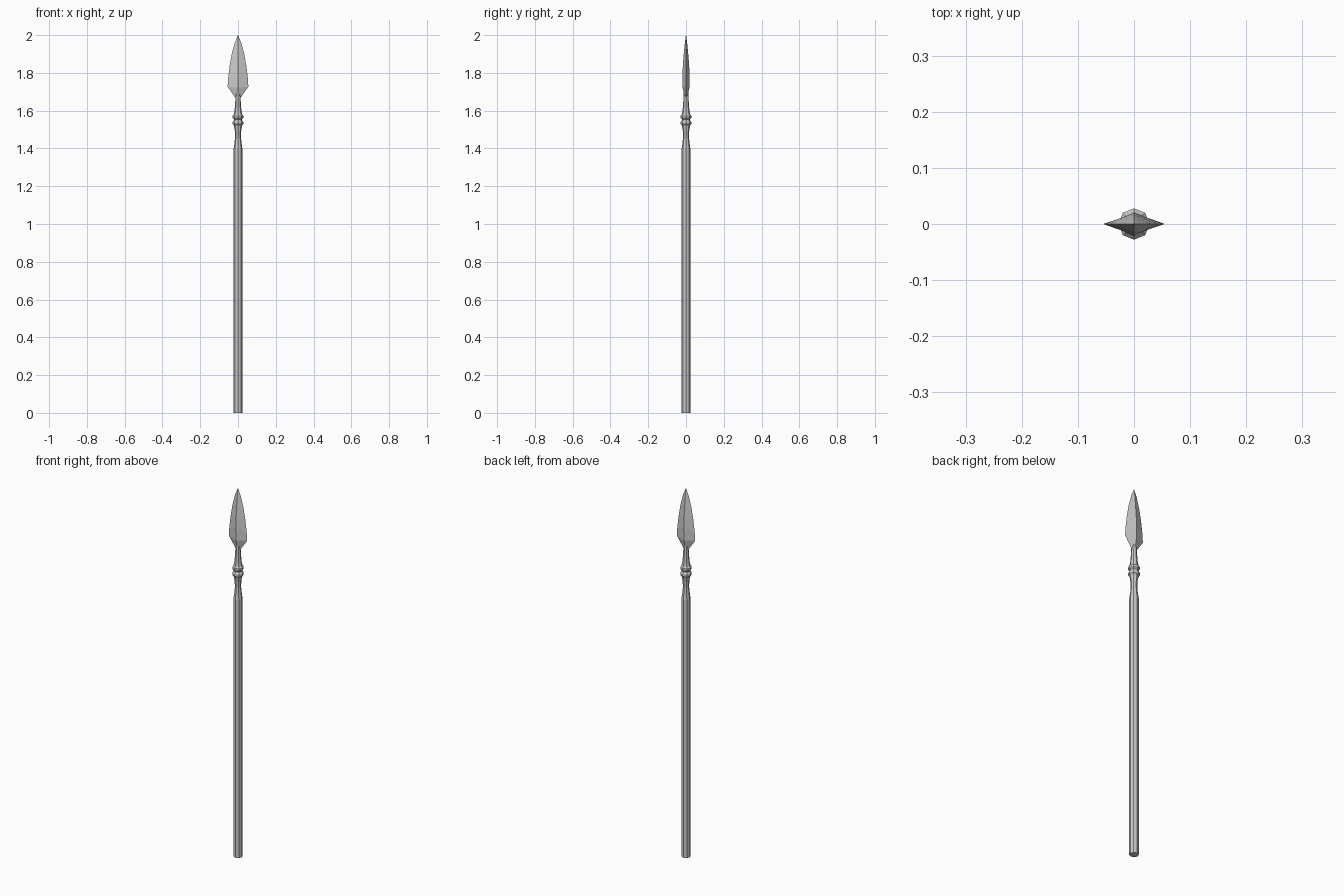
import bpy
import bmesh
from math import cos, sin, pi

if "Cube" in bpy.data.objects:
    bpy.data.objects.remove(bpy.data.objects["Cube"])


def loft(name, rings):
    """Skin a stack of closed rings of equal length and cap both ends."""
    bm = bmesh.new()
    loops = [[bm.verts.new(p) for p in ring] for ring in rings]
    n = len(loops[0])
    for a, b in zip(loops, loops[1:]):
        for i in range(n):
            j = (i + 1) % n
            bm.faces.new((a[i], a[j], b[j], b[i]))
    bm.faces.new(loops[0][::-1])
    bm.faces.new(loops[-1])
    bmesh.ops.remove_doubles(bm, verts=bm.verts, dist=1e-5)
    bmesh.ops.recalc_face_normals(bm, faces=bm.faces)
    mesh = bpy.data.meshes.new(name)
    bm.to_mesh(mesh)
    bm.free()
    obj = bpy.data.objects.new(name, mesh)
    bpy.context.collection.objects.link(obj)
    return obj


def turned(name, profile, sides=8):
    """Faceted turned part from (radius, z) points."""
    return loft(name, [[(r * cos(2 * pi * i / sides), r * sin(2 * pi * i / sides), z)
                        for i in range(sides)] for r, z in profile])


def diamond(half_width, half_thick, edge_z, ridge_z):
    return [(half_width, 0, edge_z), (0, half_thick, ridge_z),
            (-half_width, 0, edge_z), (0, -half_thick, ridge_z)]


# Wooden shaft, tapering into a waist below the collar
turned("shaft", [(0.023, 0), (0.023, 1.40), (0.018, 1.435), (0.0155, 1.465),
                 (0.017, 1.495), (0.022, 1.525)])

# Collar with two beads
turned("collar", [(0.022, 1.522), (0.028, 1.529), (0.028, 1.541), (0.022, 1.549),
                  (0.022, 1.554), (0.028, 1.561), (0.028, 1.573), (0.022, 1.58)])

# Narrow socket carrying the blade
turned("socket", [(0.022, 1.58), (0.018, 1.60), (0.015, 1.64),
                  (0.013, 1.68), (0.010, 1.715)])

# Leaf-shaped blade with a central ridge
loft("blade", [
    diamond(0.015, 0.011, 1.67, 1.69),
    diamond(0.055, 0.018, 1.727, 1.722),
    diamond(0.052, 0.0195, 1.775, 1.79),
    diamond(0.044, 0.016, 1.84, 1.85),
    diamond(0.032, 0.011, 1.905, 1.91),
    diamond(0.017, 0.006, 1.96, 1.96),
    diamond(0.0005, 0.0005, 2.0, 2.0),
])
